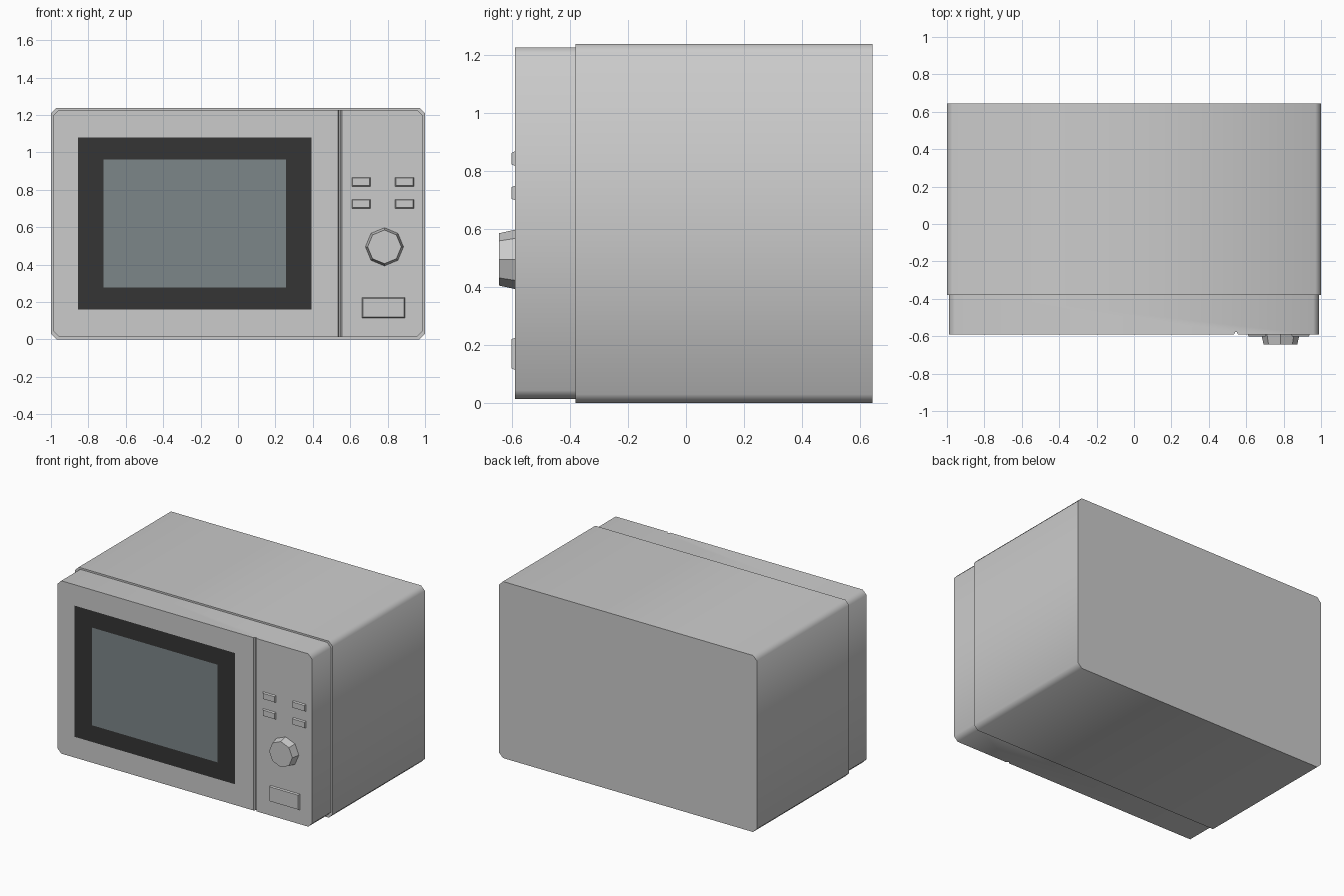
import bpy, bmesh, math

if "Cube" in bpy.data.objects:
    bpy.data.objects.remove(bpy.data.objects["Cube"])

FACE_Y = -0.59   # front face of the door and control panel


def material(name, rgb):
    m = bpy.data.materials.new(name)
    m.diffuse_color = (*rgb, 1)
    m.use_nodes = True
    m.node_tree.nodes["Principled BSDF"].inputs["Base Color"].default_value = m.diffuse_color
    return m


def rect(x0, x1, z0, z1, inset=0.0):
    x0, x1, z0, z1 = x0 + inset, x1 - inset, z0 + inset, z1 - inset
    return [(x0, z0), (x1, z0), (x1, z1), (x0, z1)]


def chamfered(x0, x1, z0, z1, c=0.03):
    return [(x0 + c, z0), (x1 - c, z0), (x1, z0 + c), (x1, z1 - c),
            (x1 - c, z1), (x0 + c, z1), (x0, z1 - c), (x0, z0 + c)]


def octagon(cx, cz, r):
    return [(cx + r * math.cos(i * math.pi / 4), cz + r * math.sin(i * math.pi / 4))
            for i in range(8)]


def add_object(name, bm, mat=None):
    me = bpy.data.meshes.new(name)
    bm.to_mesh(me)
    bm.free()
    ob = bpy.data.objects.new(name, me)
    bpy.context.collection.objects.link(ob)
    if mat:
        me.materials.append(mat)
    return ob


def loft(name, front, y_front, back, y_back):
    """Closed solid between two outlines in the xz plane."""
    bm = bmesh.new()
    a = [bm.verts.new((x, y_front, z)) for x, z in front]
    b = [bm.verts.new((x, y_back, z)) for x, z in back]
    bm.faces.new(a)
    bm.faces.new(b[::-1])
    n = len(a)
    for i in range(n):
        j = (i + 1) % n
        bm.faces.new((a[j], a[i], b[i], b[j]))
    bmesh.ops.recalc_face_normals(bm, faces=bm.faces[:])
    return add_object(name, bm)


def smooth(ob):
    ob.data.shade_smooth()
    ob.data.set_sharp_from_angle(angle=math.radians(50))


# Main housing
shell = chamfered(-1, 1, 0, 1.238)
smooth(loft("housing", shell, -0.38, shell, 0.643))

# Slightly smaller front section
face = chamfered(-0.988, 0.988, 0.014, 1.226)
front = loft("front_section", face, FACE_Y, face, -0.37)

# Groove between door and control panel
bm = bmesh.new()
groove = [(0.534, FACE_Y - 0.002), (0.541, -0.577), (0.549, -0.577), (0.556, FACE_Y - 0.002)]
base = bm.faces.new([bm.verts.new((x, y, -0.1)) for x, y in groove])
ext = bmesh.ops.extrude_face_region(bm, geom=[base])
bmesh.ops.translate(bm, vec=(0, 0, 1.5),
                    verts=[v for v in ext["geom"] if isinstance(v, bmesh.types.BMVert)])
bmesh.ops.recalc_face_normals(bm, faces=bm.faces[:])
cutter = add_object("groove_cutter", bm)
cutter.hide_render = True
mod = front.modifiers.new("groove", 'BOOLEAN')
mod.operation = 'DIFFERENCE'
mod.solver = 'EXACT'
mod.object = cutter
bpy.context.view_layer.objects.active = front
bpy.ops.object.modifier_apply(modifier=mod.name)
bpy.data.objects.remove(cutter)
smooth(front)

# Door window: dark surround ring and glass, flush with the door
outer = rect(-0.855, 0.392, 0.16, 1.08)
inner = rect(-0.72, 0.256, 0.277, 0.962)
y = FACE_Y - 0.001
bm = bmesh.new()
o = [bm.verts.new((x, y, z)) for x, z in outer]
n = [bm.verts.new((x, y, z)) for x, z in inner]
for i in range(4):
    j = (i + 1) % 4
    bm.faces.new((o[i], o[j], n[j], n[i]))
add_object("window_surround", bm, material("dark_surround", (0.035, 0.035, 0.035)))
bm = bmesh.new()
bm.faces.new([bm.verts.new((x, y, z)) for x, z in inner])
add_object("window_glass", bm, material("glass", (0.2, 0.24, 0.25)))


# Push buttons with tapered sides
def button(name, *box):
    loft(name, rect(*box, inset=0.007), FACE_Y - 0.011, rect(*box), FACE_Y + 0.005)


for row, z in (("upper", 0.815), ("lower", 0.697)):
    for side, x in (("left", 0.606), ("right", 0.838)):
        button(f"{row}_{side}_button", x, x + 0.104, z, z + 0.054)
button("door_release_button", 0.66, 0.895, 0.112, 0.227)

# Eight-sided dial
loft("dial", octagon(0.783, 0.495, 0.09), -0.645, octagon(0.783, 0.495, 0.103), FACE_Y + 0.005)
